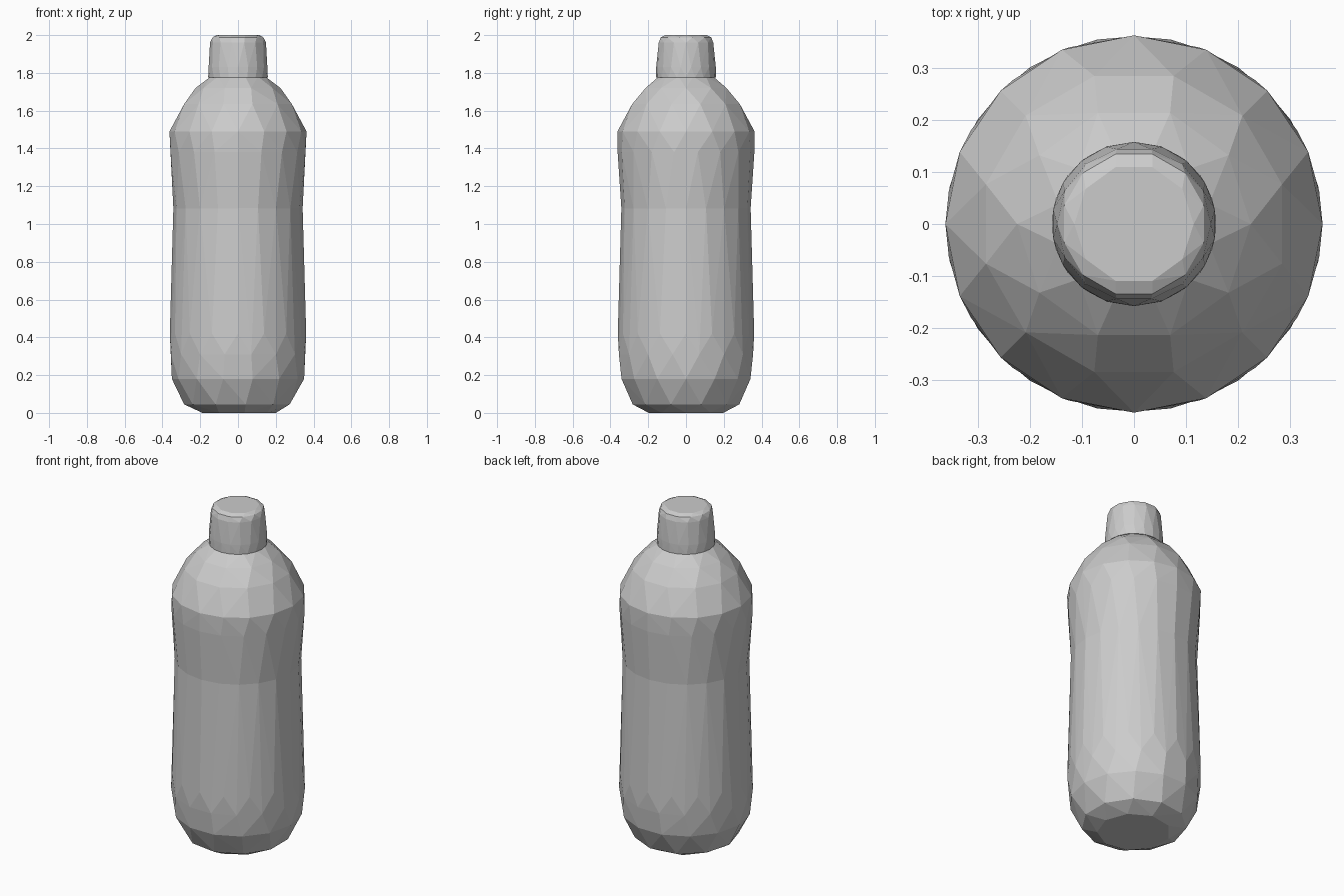
import bpy, bmesh
from math import cos, sin, tau

if "Cube" in bpy.data.objects:
    bpy.data.objects.remove(bpy.data.objects["Cube"])


def faceted_part(name, rings):
    """Convex faceted solid wrapped around rings of (radius, z, sides, turn in steps)."""
    bm = bmesh.new()
    for r, z, n, turn in rings:
        for i in range(n):
            a = tau * (i + turn) / n
            bm.verts.new((r * cos(a), r * sin(a), z))
    res = bmesh.ops.convex_hull(bm, input=bm.verts)
    loose = {g for g in res["geom_interior"] + res["geom_unused"]
             if isinstance(g, bmesh.types.BMVert)}
    bmesh.ops.delete(bm, geom=list(loose), context='VERTS')
    # merge coplanar triangles into clean flat facets
    bmesh.ops.dissolve_limit(bm, angle_limit=0.02, verts=bm.verts, edges=bm.edges)
    bmesh.ops.recalc_face_normals(bm, faces=bm.faces)
    mesh = bpy.data.meshes.new(name)
    bm.to_mesh(mesh)
    bm.free()
    obj = bpy.data.objects.new(name, mesh)
    bpy.context.collection.objects.link(obj)
    return obj


# Lower body: rounded base, slightly narrowing to the waist
faceted_part("lower_body", [
    (0.20, 0.0, 9, 0.0),
    (0.285, 0.045, 11, 0.5),
    (0.35, 0.18, 14, 0.0),
    (0.362, 0.31, 16, 0.5),
    (0.361, 0.42, 16, 0.0),
    (0.342, 1.09, 20, 0.0),
])

# Upper body: flares out from the waist, then domes in to the neck
faceted_part("upper_body", [
    (0.342, 1.08, 20, 0.0),
    (0.362, 1.38, 18, 0.5),
    (0.363, 1.49, 16, 0.0),
    (0.295, 1.635, 12, 0.5),
    (0.225, 1.72, 10, 0.0),
    (0.15, 1.78, 12, 0.5),
])

# Cap: short tapered cylinder with a bevelled top
faceted_part("cap", [
    (0.158, 1.775, 20, 0.0),
    (0.158, 1.83, 18, 0.5),
    (0.148, 1.96, 14, 0.0),
    (0.139, 1.988, 12, 0.5),
    (0.115, 2.0, 10, 0.0),
])
